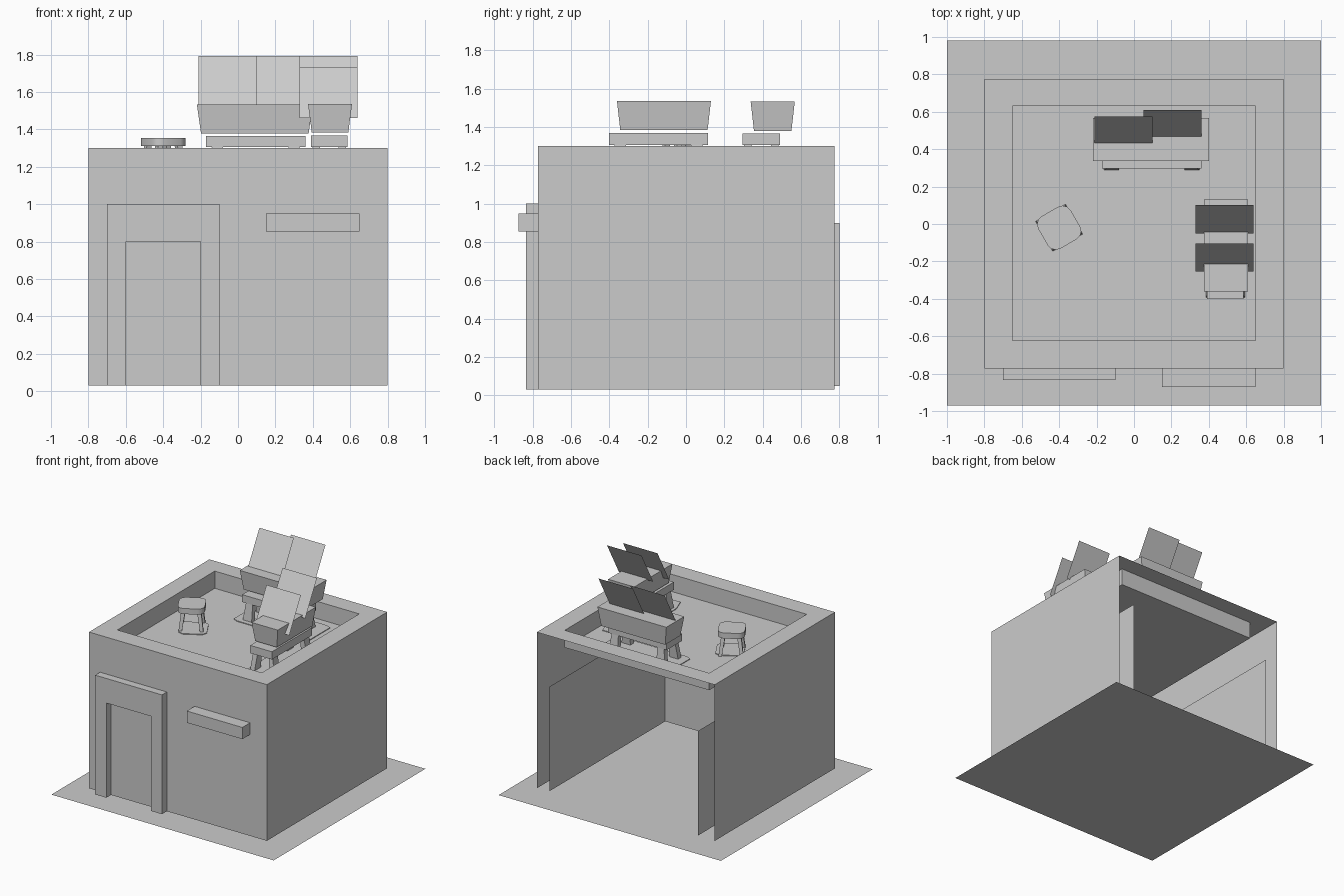
import bpy, bmesh, math
from mathutils import Matrix, Vector

cube = bpy.data.objects.get("Cube")
if cube:
    bpy.data.objects.remove(cube, do_unlink=True)

grey = bpy.data.materials.new("light_grey")
grey.use_nodes = True
colour = (0.6, 0.6, 0.6, 1)
grey.diffuse_color = colour
grey.node_tree.nodes["Principled BSDF"].inputs["Base Color"].default_value = colour

FLOOR = 1.16   # roof terrace level
TOP = 1.3      # parapet level
WX = 0.8       # half width of the building
Y0, Y1 = -0.772, 0.775
BASE = 0.03


def finish(name, bm):
    mesh = bpy.data.meshes.new(name)
    bm.to_mesh(mesh)
    bm.free()
    mesh.materials.append(grey)
    ob = bpy.data.objects.new(name, mesh)
    bpy.context.collection.objects.link(ob)
    return ob


def sheet(name, *quads):
    """Open surface made of quads."""
    bm = bmesh.new()
    for q in quads:
        bm.faces.new([bm.verts.new(p) for p in q])
    bmesh.ops.remove_doubles(bm, verts=bm.verts, dist=1e-4)
    return finish(name, bm)


def wall_x(x, ya, yb, za, zb):
    q = [(x, ya, za), (x, yb, za), (x, yb, zb), (x, ya, zb)]
    return q if x > 0 else q[::-1]


def wall_y(y, xa, xb, za, zb):
    return [(xa, y, za), (xb, y, za), (xb, y, zb), (xa, y, zb)]


def level(z, xa, xb, ya, yb):
    return [(xa, ya, z), (xb, ya, z), (xb, yb, z), (xa, yb, z)]


def block(name, centre, z, bottom, top=None, shift=(0, 0), turn=0, corner=0, seg=1):
    """Tapered box: z range, bottom and top sizes, optional rounded upright corners."""
    top = top or bottom
    bm = bmesh.new()
    bmesh.ops.create_cube(bm, size=1)
    if corner:
        upright = [e for e in bm.edges if abs(e.verts[0].co.z - e.verts[1].co.z) > 0.5]
        bmesh.ops.bevel(bm, geom=upright, offset=corner / bottom[0], segments=seg,
                        profile=0.5, affect='EDGES')
    spin = Matrix.Rotation(turn, 3, 'Z')
    for v in bm.verts:
        up = v.co.z > 0
        size, off = (top, (0, 0)) if up else (bottom, shift)
        p = Vector((v.co.x * size[0] + off[0], v.co.y * size[1] + off[1], 0))
        p = spin @ p
        v.co = (p.x + centre[0], p.y + centre[1], z[1] if up else z[0])
    return finish(name, bm)


def legs(name, centre, half, width, foot, z_top, splay, turn=0):
    """Four splayed, tapered legs."""
    spin = Matrix.Rotation(turn, 3, 'Z')
    for i, sx in enumerate((-1, 1)):
        for j, sy in enumerate((-1, 1)):
            p = spin @ Vector((sx * half[0], sy * half[1], 0))
            block(f"{name}_{2 * i + j + 1}", (centre[0] + p.x, centre[1] + p.y),
                  (FLOOR, z_top), foot, width,
                  shift=(sx * splay[0], sy * splay[1]), turn=turn)


# Ground and shell, open at the back
sheet("ground", level(0, -1, 1, -0.97, 0.98))
sheet("outer_walls",
      wall_y(Y0, -WX, WX, BASE, TOP),
      wall_x(WX, Y0, Y1, BASE, TOP),
      wall_x(-WX, Y0, Y1, BASE, TOP))

# Parapet rim with its inner faces, and the terrace floor
IX, IY0, IY1 = 0.65, -0.622, 0.63
sheet("parapet_rim",
      level(TOP, -WX, WX, Y0, IY0), level(TOP, -WX, WX, IY1, Y1),
      level(TOP, -WX, -IX, IY0, IY1), level(TOP, IX, WX, IY0, IY1))
sheet("parapet_inside",
      wall_y(IY0, IX, -IX, FLOOR, TOP), wall_y(IY1, -IX, IX, FLOOR, TOP),
      wall_x(-IX, IY1, IY0, FLOOR, TOP), wall_x(IX, IY1, IY0, FLOOR, TOP))
sheet("terrace_floor", level(FLOOR, -IX, IX, IY0, IY1))

# Inner lining of the room
sheet("room_lining",
      wall_x(0.67, -0.69, 0.8, 0.05, 0.9),
      wall_x(-0.67, -0.69, 0.8, 0.05, 0.9),
      wall_y(-0.69, -0.67, 0.67, 0.05, 0.9))

# Windows
sheet("front_window", wall_y(Y0 - 0.003, 0.15, 0.65, 0.3, 0.8))
for side, s in (("left", 1), ("right", -1)):
    sheet(f"{side}_window", wall_x(s * (WX + 0.003), -0.525, 0.475, 0.3, 0.8))

# Awning over the front window
block("awning", (0.4, -0.822), (0.855, 0.95), (0.5, 0.1))

# Door frame extruded from its outline, with the door behind it
outline = [(-0.7, BASE), (-0.6, BASE), (-0.6, 0.8), (-0.2, 0.8),
           (-0.2, BASE), (-0.1, BASE), (-0.1, 1.0), (-0.7, 1.0)]
bm = bmesh.new()
face = bm.faces.new([bm.verts.new((x, Y0, z)) for x, z in outline])
ext = bmesh.ops.extrude_face_region(bm, geom=[face])
moved = [g for g in ext["geom"] if isinstance(g, bmesh.types.BMVert)]
bmesh.ops.translate(bm, verts=moved, vec=(0, -0.063, 0))
bmesh.ops.recalc_face_normals(bm, faces=bm.faces)
finish("door_frame", bm)
sheet("door", wall_y(Y0 - 0.003, -0.6, -0.2, BASE, 0.8))


def panel(name, x, y, z):
    """Square panel leaning back at sixty degrees."""
    s = 0.31
    dy, dz = s * math.cos(math.radians(61)), s * math.sin(math.radians(61))
    sheet(name, [(x, y, z), (x + s, y, z), (x + s, y + dy, z + dz), (x, y + dy, z + dz)])


# Back bench carrying a tapered bin and two panels
block("back_mat", (0.11, 0.408), (FLOOR, FLOOR + 0.006), (0.67, 0.315), corner=0.04)
block("back_bench_seat", (0.095, 0.393), (1.305, 1.365), (0.53, 0.195))
legs("back_bench_leg", (0.095, 0.393), (0.205, 0.07), (0.06, 0.04), (0.08, 0.04),
     1.305, (0.01, 0.015))
block("back_bin", (0.09, 0.452), (1.378, 1.533), (0.575, 0.195), (0.62, 0.23))
panel("back_panel_1", -0.21, 0.425, 1.52)
panel("back_panel_2", 0.05, 0.46, 1.52)

# Side bench, the same kind turned a quarter
block("side_mat", (0.495, -0.135), (FLOOR, FLOOR + 0.006), (0.27, 0.73), corner=0.04)
block("side_bench_seat", (0.488, -0.143), (1.305, 1.368), (0.195, 0.515))
legs("side_bench_leg", (0.488, -0.143), (0.07, 0.2), (0.04, 0.06), (0.04, 0.08),
     1.305, (0.015, 0.01))
block("side_bin", (0.492, -0.115), (1.383, 1.535), (0.195, 0.455), (0.235, 0.49))
panel("side_panel_1", 0.33, -0.05, 1.52)
panel("side_panel_2", 0.33, -0.255, 1.46)

# Stool
TURN = math.radians(30)
SPOT = (-0.4, -0.02)
block("stool_mat", (-0.375, -0.035), (FLOOR, FLOOR + 0.006), (0.21, 0.21), turn=TURN, corner=0.03)
seat = block("stool_seat", SPOT, (1.31, 1.355), (0.2, 0.2), turn=TURN, corner=0.05, seg=3)
legs("stool_leg", SPOT, (0.06, 0.06), (0.03, 0.03), (0.025, 0.025), 1.31, (0.02, 0.02), TURN)
bpy.ops.object.select_all(action='DESELECT')
seat.select_set(True)
bpy.context.view_layer.objects.active = seat
bpy.ops.object.shade_smooth_by_angle(angle=math.radians(40))
